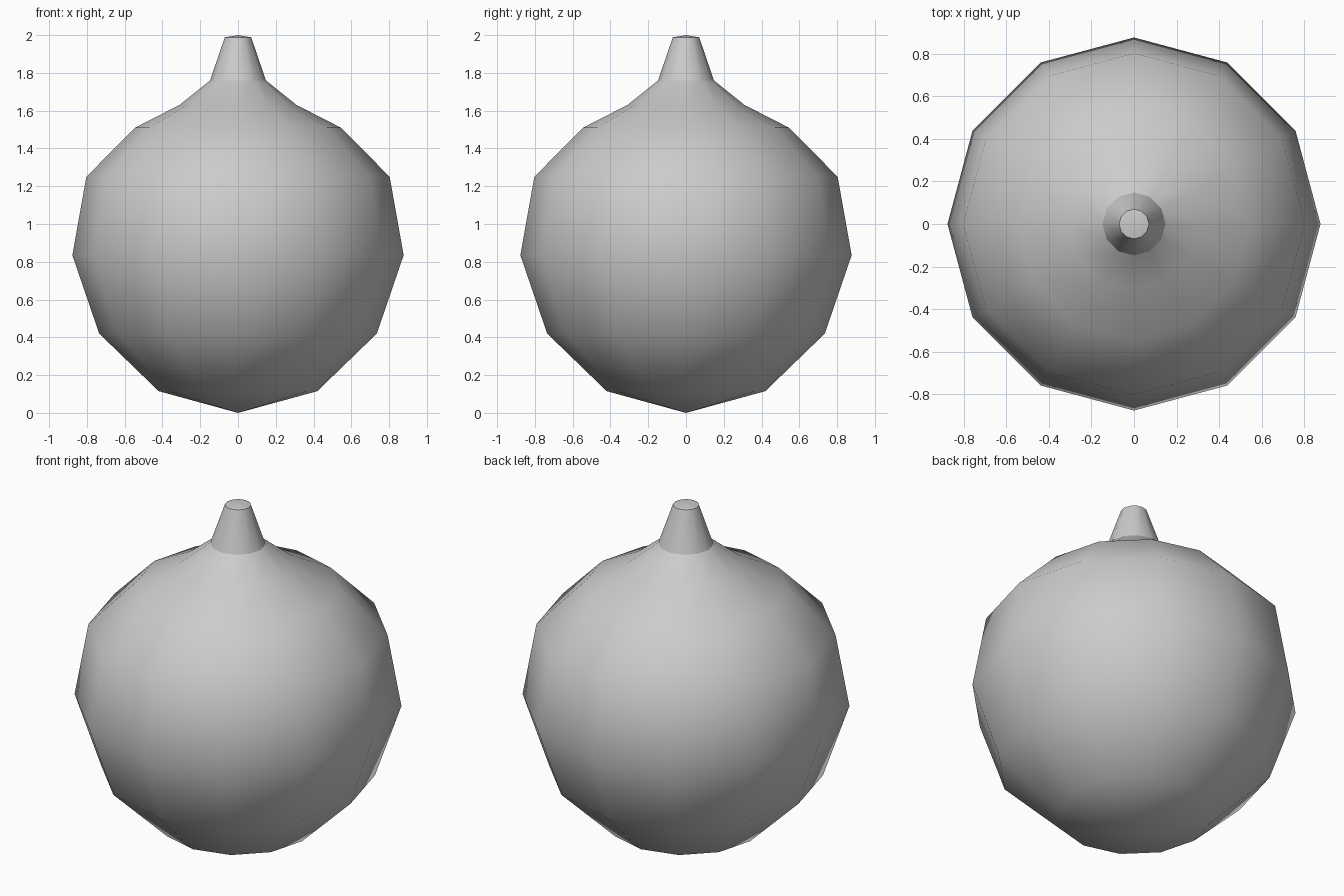
import bpy, bmesh, math

if "Cube" in bpy.data.objects:
    bpy.data.objects.remove(bpy.data.objects["Cube"])

SIDES = 12


def lathe(name, profile, smooth_angle):
    """Revolve (radius, height) points about z; radius 0 makes a pole."""
    bm = bmesh.new()
    rings = []
    for r, z in profile:
        if r == 0:
            rings.append([bm.verts.new((0, 0, z))] * SIDES)
        else:
            rings.append([bm.verts.new((r * math.cos(2 * math.pi * i / SIDES),
                                        r * math.sin(2 * math.pi * i / SIDES), z))
                          for i in range(SIDES)])
    for low, high in zip(rings, rings[1:]):
        for i in range(SIDES):
            j = (i + 1) % SIDES
            corners = [low[i], low[j], high[j], high[i]]
            bm.faces.new(list(dict.fromkeys(corners)))
    mesh = bpy.data.meshes.new(name)
    bm.to_mesh(mesh)
    bm.free()
    ob = bpy.data.objects.new(name, mesh)
    bpy.context.collection.objects.link(ob)
    bpy.ops.object.select_all(action='DESELECT')
    ob.select_set(True)
    bpy.context.view_layer.objects.active = ob
    bpy.ops.object.shade_smooth_by_angle(angle=math.radians(smooth_angle))
    return ob


# Round body, pointed at the bottom and drawn up into a shoulder
lathe("body", [(0, 0), (0.42, 0.115), (0.735, 0.42), (0.877, 0.835),
               (0.803, 1.25), (0.545, 1.51), (0.31, 1.63), (0.148, 1.76)], 60)

# Tapered stem with a slightly domed cap
lathe("stem", [(0.148, 1.76), (0.07, 1.988), (0, 2.0)], 40)
